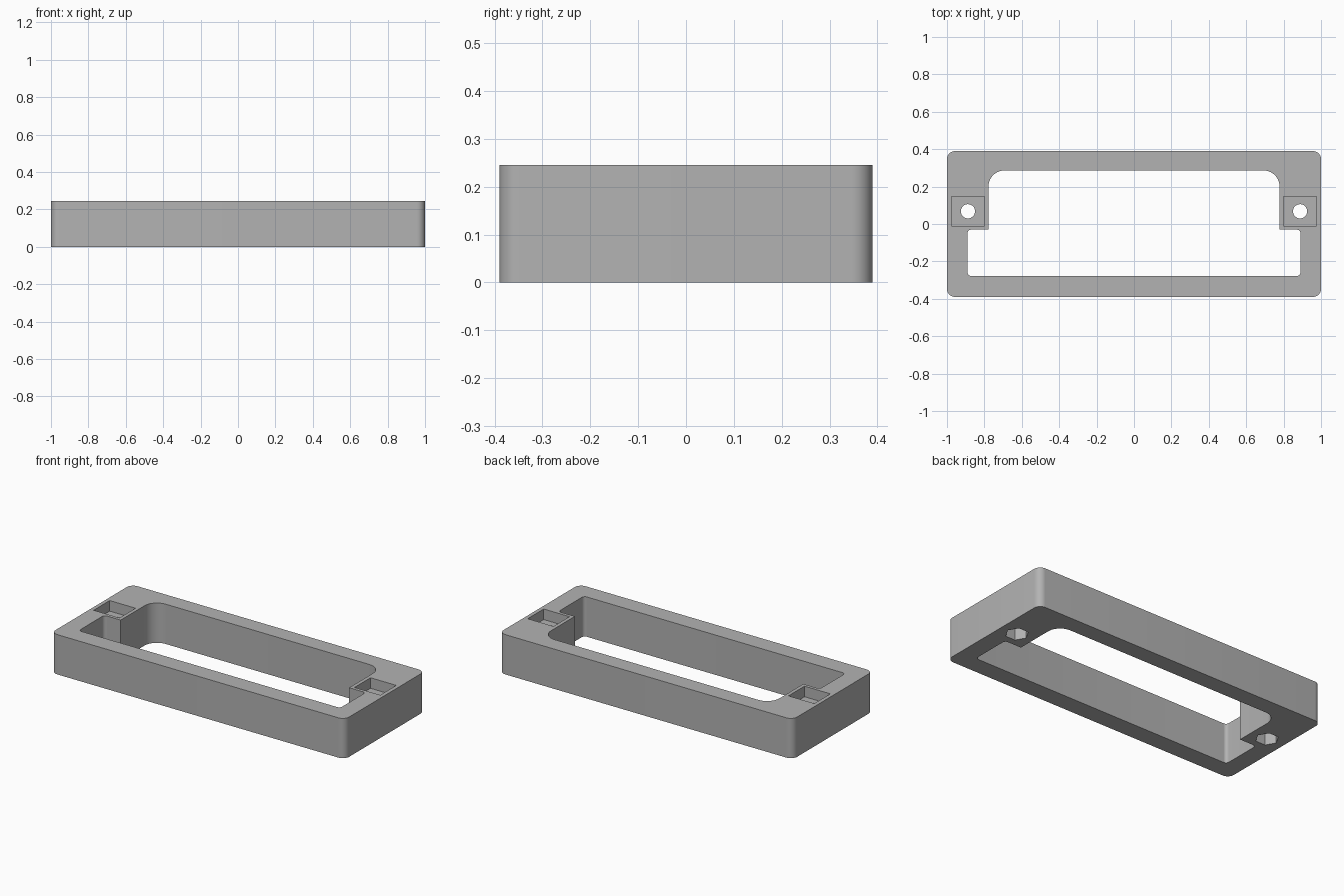
import bpy, bmesh, math
from mathutils import Vector

if "Cube" in bpy.data.objects:
    bpy.data.objects.remove(bpy.data.objects["Cube"], do_unlink=True)

HEIGHT = 0.245

grey = bpy.data.materials.new("plain grey")
grey.use_nodes = True
colour = (0.45, 0.45, 0.45, 1)
grey.diffuse_color = colour
grey.node_tree.nodes["Principled BSDF"].inputs["Base Color"].default_value = colour


def fillet(corners, steps=10):
    """Round each (x, y, radius) corner of a right-angled outline."""
    points = []
    for i, (x, y, r) in enumerate(corners):
        c = Vector((x, y))
        if r == 0:
            points.append(c)
            continue
        a = (Vector(corners[i - 1][:2]) - c).normalized() * r
        b = (Vector(corners[(i + 1) % len(corners)][:2]) - c).normalized() * r
        for k in range(steps + 1):
            t = math.pi / 2 * k / steps
            points.append(c + a * (1 - math.sin(t)) + b * (1 - math.cos(t)))
    return points


def polygon(x, y, radius, sides):
    return [Vector((x + radius * math.cos(math.tau * k / sides),
                    y + radius * math.sin(math.tau * k / sides))) for k in range(sides)]


def prism(name, outline, bottom, top):
    bm = bmesh.new()
    base = bm.faces.new([bm.verts.new((p.x, p.y, bottom)) for p in outline])
    side = bmesh.ops.extrude_face_region(bm, geom=[base])["geom"]
    bmesh.ops.translate(bm, vec=(0, 0, top - bottom),
                        verts=[v for v in side if isinstance(v, bmesh.types.BMVert)])
    bmesh.ops.recalc_face_normals(bm, faces=bm.faces)
    mesh = bpy.data.meshes.new(name)
    bm.to_mesh(mesh)
    bm.free()
    mesh.materials.append(grey)
    obj = bpy.data.objects.new(name, mesh)
    bpy.context.collection.objects.link(obj)
    return obj


def rectangle(x, y, half_x, half_y, r=0):
    return fillet([(x - half_x, y - half_y, r), (x + half_x, y - half_y, r),
                   (x + half_x, y + half_y, r), (x - half_x, y + half_y, r)])


# Outer block with rounded upright corners
frame = prism("frame", rectangle(0, 0, 1, 0.39, 0.043), 0, HEIGHT)

# Stepped opening: wide at the front, narrower between the screw bosses
half = [(0.89, -0.278, 0.02), (0.89, -0.03, 0.02), (0.778, -0.03, 0), (0.778, 0.286, 0.085)]
opening = half + [(-x, y, r) for x, y, r in reversed(half)]
cutters = [prism("opening_cutter", fillet(opening), -0.1, HEIGHT + 0.1)]

# Square recess on top, through hole and hexagonal nut pocket below, on each side
for label, s in (("left", 1), ("right", -1)):
    x, y = s * 0.888, 0.068
    cutters += [
        prism(label + "_recess_cutter", rectangle(x, y, 0.088, 0.078), HEIGHT - 0.065, HEIGHT + 0.1),
        prism(label + "_hole_cutter", polygon(x, y, 0.038, 32), -0.1, HEIGHT + 0.1),
        prism(label + "_nut_cutter", polygon(x, y, 0.065, 6), -0.1, 0.1),
    ]

bpy.context.view_layer.objects.active = frame
frame.select_set(True)
for cutter in cutters:
    cutter.hide_render = True
    cut = frame.modifiers.new(cutter.name, "BOOLEAN")
    cut.operation, cut.solver, cut.object = "DIFFERENCE", "EXACT", cutter
    bpy.ops.object.modifier_apply(modifier=cut.name)
    bpy.data.objects.remove(cutter, do_unlink=True)

bpy.ops.object.shade_smooth_by_angle(angle=math.radians(30))
